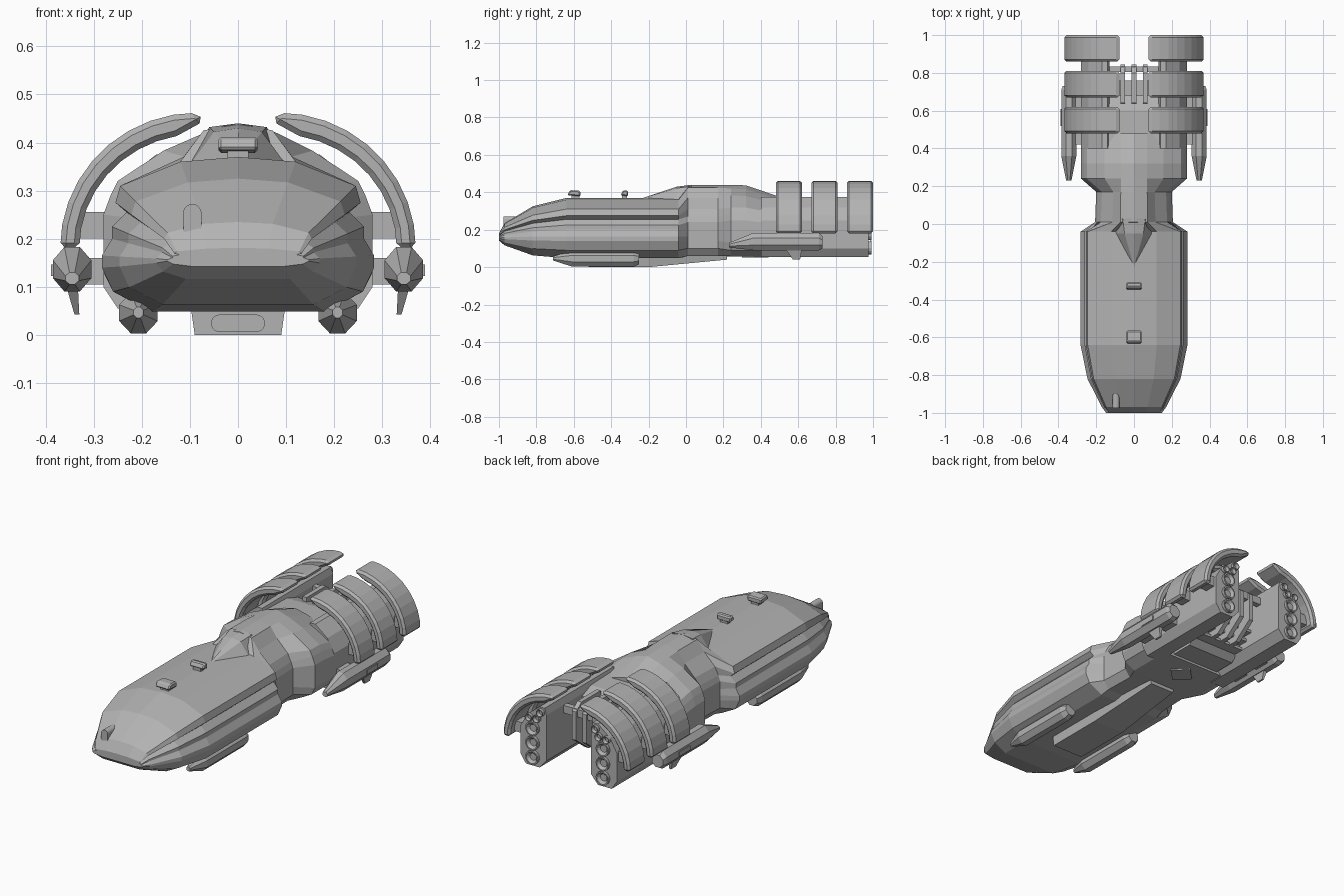
import bpy, bmesh, math
from mathutils import Vector

if "Cube" in bpy.data.objects:
    bpy.data.objects.remove(bpy.data.objects["Cube"])

GREY = (0.45, 0.45, 0.45, 1)
hull_grey = bpy.data.materials.new("hull grey")
hull_grey.use_nodes = True
hull_grey.diffuse_color = GREY
hull_grey.node_tree.nodes["Principled BSDF"].inputs["Base Color"].default_value = GREY


def finish(name, bm, mirror=False, bevel=0):
    bmesh.ops.recalc_face_normals(bm, faces=bm.faces)
    mesh = bpy.data.meshes.new(name)
    bm.to_mesh(mesh)
    bm.free()
    mesh.materials.append(hull_grey)
    ob = bpy.data.objects.new(name, mesh)
    bpy.context.collection.objects.link(ob)
    if bevel:
        mod = ob.modifiers.new("bevel", "BEVEL")
        mod.width, mod.segments = bevel, 1
        mod.limit_method, mod.angle_limit = "ANGLE", math.radians(40)
    if mirror:
        ob.modifiers.new("mirror", "MIRROR")
    return ob


def loft(name, rings, mirror=False, bevel=0, caps=True):
    """Skin a list of equal-length closed rings of points."""
    bm = bmesh.new()
    vs = [[bm.verts.new(p) for p in ring] for ring in rings]
    n = len(vs[0])
    for a, b in zip(vs, vs[1:]):
        for i in range(n):
            j = (i + 1) % n
            bm.faces.new((a[i], a[j], b[j], b[i]))
    if caps:
        bm.faces.new(vs[0])
        bm.faces.new(vs[-1])
    return finish(name, bm, mirror, bevel)


def prism(name, outline, y0, y1, **kw):
    """Extrude an x-z outline along y."""
    return loft(name, [[(x, y, z) for x, z in outline] for y in (y0, y1)], **kw)


def side_prism(name, outline, x0, x1, **kw):
    """Extrude a y-z outline along x."""
    return loft(name, [[(x, y, z) for y, z in outline] for x in (x0, x1)], **kw)


def box(name, x0, x1, y0, y1, z0, z1, **kw):
    return prism(name, [(x0, z0), (x1, z0), (x1, z1), (x0, z1)], y0, y1, **kw)


def spindle(name, x, rx, stations):
    """Chamfered bar along y; stations are (y, low z, high z, width factor)."""
    corners = [(.4, 1), (1, .4), (1, -.4), (.4, -1), (-.4, -1), (-1, -.4), (-1, .4), (-.4, 1)]
    rings = [[(x + rx * w * a, y, (lo + hi) / 2 + (hi - lo) / 2 * b) for a, b in corners]
             for y, lo, hi, w in stations]
    return loft(name, rings, mirror=True)


def capsule(cx, cz, hx, hz, steps=6):
    """Rounded slot outline in x-z."""
    r = min(hx, hz)
    pts = []
    for q, (sx, sz) in enumerate([(1, 1), (-1, 1), (-1, -1), (1, -1)]):
        for i in range(steps):
            a = math.pi / 2 * (q + (i + .5) / steps)
            pts.append((cx + sx * (hx - r) + r * math.cos(a), cz + sz * (hz - r) + r * math.sin(a)))
    return pts


# Hull: half sections from crown to keel, skinned along the length
FORE = [(0, .37), (.12, .36), (.245, .31), (.255, .275), (.232, .255), (.262, .225),
        (.262, .2), (.283, .165), (.283, .14), (.26, .09), (.18, .048), (0, .048)]
NECK = [(0, .44), (.07, .425), (.11, .37), (.17, .31), (.19, .27), (.2, .24),
        (.2, .2), (.2, .165), (.2, .14), (.2, .1), (.17, .06), (0, .058)]
AFT = [(0, .44), (.07, .42), (.155, .383), (.25, .32), (.265, .29), (.28, .25),
       (.28, .2), (.28, .165), (.28, .13), (.26, .09), (.2, .058), (0, .058)]
MID = .155
# y, section, width factor, factor above and below the waterline
hull_stations = [
    (-1, FORE, .52, .12, .12), (-.97, FORE, .6, .37, .36), (-.82, FORE, .87, .79, .86),
    (-.64, FORE, 1, 1, 1), (-.23, FORE, 1, 1, 1), (-.04, FORE, 1, 1, 1),
    (.01, NECK, 1.03, 1, 1), (.17, NECK, 1, 1, 1), (.24, AFT, 1, 1, 1),
    (.32, AFT, 1, .99, 1), (.48, AFT, 1, .8, 1)]


def hull_ring(y, section, w, up, down):
    half = [(x * w, y, MID + (z - MID) * (up if z > MID else down)) for x, z in section]
    return half + [(-x, yy, z) for x, yy, z in reversed(half[1:-1])]


loft("hull", [hull_ring(*s) for s in hull_stations])

# Crest rising from the fore deck to the neck
crest = [(-.23, .02, .0, .37), (-.05, .11, .05, .43), (.03, .1, .06, .44)]
loft("neck_crest", [[(-b, y, .34), (-t, y, z - .008), (0, y, z), (t, y, z - .008), (b, y, .34)]
                    for y, b, t, z in crest])

# Engine nacelles with bevelled rear outline
NACELLE = [(.17, .055), (.25, .055), (.28, .1), (.28, .25), (.24, .32),
           (.17, .375), (.14, .375), (.13, .34), (.13, .1)]
prism("engine_nacelle", NACELLE, .4, .975, mirror=True)


def nozzle(name, x, z, r):
    """Open bell: outer wall, lip, inner cone and a closed throat."""
    rings = []
    for y, k in [(.95, .9), (.992, 1), (.992, .82), (.978, .5)]:
        rings.append([(x + r * k * math.cos(i * math.tau / 14), y,
                       z + r * k * math.sin(i * math.tau / 14)) for i in range(14)])
    loft(name, rings, mirror=True)


for i in range(3):
    nozzle(f"main_nozzle_{i + 1}", .205, .103 + .076 * i, .037)
for i, (x, z) in enumerate([(.225, .309), (.18, .312), (.16, .348)]):
    nozzle(f"small_nozzle_{i + 1}", x, z, .02)

# Curved armour arches and their struts
CX, CZ = .085, .18
arc = [math.radians(a) for a in range(0, 91, 10)]
arch = [(CX + .285 * math.cos(a), CZ + .282 * math.sin(a)) for a in arc]
arch += [(.07, .445)]
arch += [(CX + .245 * math.cos(a), CZ + .237 * math.sin(a)) for a in reversed(arc[:-1])]
for i in range(3):
    y = .48 + .19 * i
    prism(f"armour_arch_{i + 1}", arch, y, y + .14, mirror=True, bevel=.012)
    box(f"arch_strut_{i + 1}", .26, .34, y + .04, y + .1, .2, .255, mirror=True)

# Outrigger pods with arm, fin and side nub
spindle("outrigger_pod", .345, .04, [(.23, .105, .13, .35), (.36, .09, .183, 1),
                                     (.71, .09, .183, 1), (.73, .1, .165, .8)])
for i, y in enumerate((.42, .58)):
    box(f"outrigger_arm_{i + 1}", .26, .33, y, y + .09, .105, .16, mirror=True)
loft("outrigger_fin", [[(x - .012, .53, z), (x + .012, .53, z), (x + .012, .62, z), (x - .012, .62, z)]
                       if z > .06 else
                       [(x - .005, .57, z), (x + .005, .57, z), (x + .005, .61, z), (x - .005, .61, z)]
                       for x, z in ((.345, .1), (.335, .042))], mirror=True)
box("outrigger_nub", .38, .389, .52, .61, .122, .146, mirror=True)

# Belly rails and keel
spindle("belly_rail", .207, .04, [(-.71, .035, .058, .25), (-.61, .003, .088, 1),
                                  (-.28, .003, .088, 1), (-.25, .015, .075, .75)])
keel = [(-.52, .09, 0), (-.2, .09, 0), (.22, .07, .04)]
loft("keel", [[(-w, y, z), (w, y, z), (w + .01, y, .07), (-w - .01, y, .07)] for y, w, z in keel])
prism("keel_slot", capsule(0, .024, .056, .018), -.525, -.515)
loft("belly_hatch", [[(.07, .37, z), (0, .44, z), (-.07, .37, z), (0, .3, z)] for z in (.051, .06)])

# Centre block between the nacelles, with ribs and a cross bar
side_prism("centre_block", [(.4, .07), (.6, .07), (.68, .14), (.68, .33), (.6, .355), (.4, .36)],
           -.14, .14)
for i in range(3):
    x = -.06 + .06 * i
    side_prism(f"centre_rib_{i + 1}", [(.62, .1), (.74, .1), (.845, .18), (.845, .33), (.8, .365),
                                       (.64, .365)], x - .012, x + .012)
box("cross_bar", -.15, .15, .805, .835, .3, .34)
for i in range(3):
    z = .1 + .035 * i
    box(f"rear_slat_{i + 1}", -.135, .135, .6, .69 + .035 * i, z, z + .015)

# Sensor heads on the deck
for i, (y0, y1) in enumerate([(-.635, -.565), (-.35, -.31)]):
    ym = (y0 + y1) / 2
    box(f"sensor_stem_{i + 1}", -.022, .022, ym - .012, y1 - .005, .355, .39)
    side_prism(f"sensor_head_{i + 1}", [(y0, .385), (y1, .378), (y1, .408), (y0 + .015, .412)],
               -.041, .041, bevel=.006)

# Nose fin
prism("nose_fin", capsule(-.095, .222, .019, .05), -.975, -.9)
